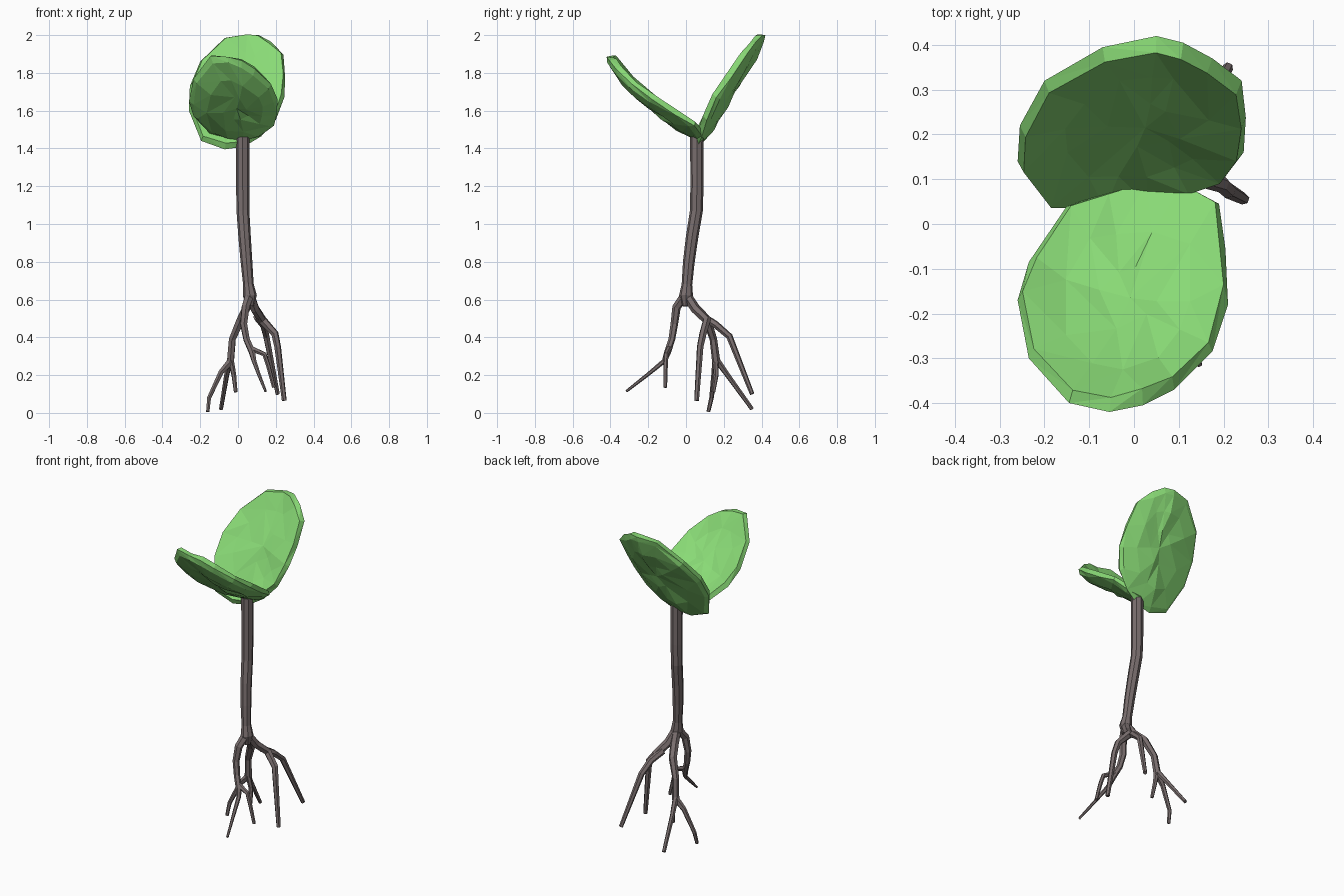
import bpy, bmesh, random
from mathutils import Vector

random.seed(4)


def material(name, rgb):
    m = bpy.data.materials.new(name)
    m.diffuse_color = (*rgb, 1)
    return m


BARK = material("bark", (0.19, 0.155, 0.155))
GREEN = material("leaf_green", (0.25, 0.70, 0.18))


# Tapered faceted tubes along (x, y, z, radius) points, as one mesh
def tubes(name, paths, res):
    cu = bpy.data.curves.new(name, 'CURVE')
    cu.dimensions = '3D'
    cu.bevel_depth = 1.0
    cu.bevel_resolution = res
    cu.use_fill_caps = True
    for path in paths:
        sp = cu.splines.new('POLY')
        sp.use_smooth = False
        sp.points.add(len(path) - 1)
        for p, (x, y, z, r) in zip(sp.points, path):
            p.co = (x, y, z, 1)
            p.radius = r
    cu.materials.append(BARK)
    ob = bpy.data.objects.new(name, cu)
    bpy.context.collection.objects.link(ob)
    bpy.ops.object.select_all(action='DESELECT')
    bpy.context.view_layer.objects.active = ob
    ob.select_set(True)
    bpy.ops.object.convert(target='MESH')


# Cupped leaf: rim outline, upper and lower faces as (scale, offset) rings
def leaf(name, rim, normal, upper, lower):
    rim = [Vector(p) for p in rim]
    n = Vector(normal).normalized()
    c = sum(rim, Vector()) / len(rim)
    bm = bmesh.new()
    edge = [bm.verts.new(p) for p in rim]
    k = len(rim)
    for profile in (upper, lower):
        rings = [edge]
        for s, d in profile:
            rings.append([bm.verts.new(c + (p - c) * (s + random.uniform(-.02, .02))
                                       + n * (d + random.uniform(-.006, .006)))
                          for p in rim])
        tip = bm.verts.new(c + n * profile[-1][1])
        faces = []
        for a, b in zip(rings, rings[1:]):
            for i in range(k):
                j = (i + 1) % k
                faces += [(a[i], a[j], b[j]), (a[i], b[j], b[i])]
        faces += [(rings[-1][i], rings[-1][(i + 1) % k], tip) for i in range(k)]
        for f in faces:
            bm.faces.new(f if profile is upper else f[::-1])
    bmesh.ops.recalc_face_normals(bm, faces=bm.faces)
    me = bpy.data.meshes.new(name)
    bm.to_mesh(me)
    bm.free()
    me.materials.append(GREEN)
    ob = bpy.data.objects.new(name, me)
    bpy.context.collection.objects.link(ob)
    # Irregular low-poly facets
    ob.modifiers.new("facets", 'DECIMATE').ratio = 0.75


# Stem
tubes("stem", [[(.025, .058, 1.46, .036), (.025, .058, 1.2, .035), (.026, .055, 1.07, .034),
                (.035, .032, .93, .033), (.045, .015, .8, .031), (.055, .005, .68, .028),
                (.063, 0, .62, .037), (.065, 0, .565, .02)]], 2)

# Roots: front, left and right groups, each branching toward its tips
tubes("front_roots", [
    [(.06, -.005, .62, .026), (.04, -.05, .56, .023), (.03, -.062, .47, .02),
     (.045, -.075, .39, .018), (.075, -.098, .32, .018), (.085, -.115, .275, .013),
     (.11, -.2, .205, .01), (.146, -.315, .115, .007)],
    [(.07, -.09, .34, .016), (.14, -.105, .31, .013), (.16, -.108, .25, .012), (.19, -.11, .135, .01)]], 1)
tubes("left_roots", [
    [(.06, .005, .62, .026), (.045, .05, .555, .025), (.015, .11, .495, .024),
     (-.03, .145, .39, .02), (-.04, .16, .27, .022), (-.09, .15, .215, .015),
     (-.153, .135, .08, .012), (-.16, .118, .006, .01)],
    [(-.04, .155, .29, .018), (-.06, .22, .2, .014), (-.09, .35, .02, .011)],
    [(-.04, .155, .29, .017), (-.022, .16, .2, .013), (-.012, .145, .11, .01)]], 1)
tubes("right_roots", [
    [(.065, .005, .62, .026), (.09, .05, .55, .025), (.13, .11, .49, .024),
     (.195, .09, .42, .02), (.21, .075, .35, .018), (.245, .056, .065, .013)],
    [(.1, .09, .51, .021), (.135, .16, .465, .02), (.15, .23, .405, .018), (.21, .35, .1, .012)]], 1)

# Leaves
leaf("front_leaf", [
    (-.06, .07, 1.455), (-.15, .04, 1.48), (-.235, -.085, 1.57), (-.26, -.17, 1.65), (-.235, -.30, 1.77),
    (-.145, -.40, 1.89), (-.055, -.42, 1.885), (.02, -.405, 1.865), (.09, -.37, 1.82),
    (.175, -.285, 1.74), (.21, -.18, 1.66), (.205, -.06, 1.58), (.19, .045, 1.52),
    (.115, .085, 1.465), (.03, .095, 1.445)], (0, .65, .76),
    [(.94, .025), (.62, -.005), (.3, -.015)], [(.92, -.02), (.62, -.05), (.3, -.055)])
leaf("back_leaf", [
    (-.195, .05, 1.44), (-.26, .14, 1.6), (-.255, .22, 1.73), (-.2, .32, 1.86),
    (-.07, .395, 1.985), (.05, .42, 2.0), (.11, .405, 2.0), (.175, .37, 1.965), (.24, .32, 1.9),
    (.25, .24, 1.78), (.245, .16, 1.67), (.2, .11, 1.55), (.13, .085, 1.47),
    (.03, .06, 1.41), (-.07, .05, 1.395)], (0, -.86, .51),
    [(.94, .03), (.62, .015), (.3, .01)], [(.92, -.015), (.62, -.035), (.3, -.04)])
